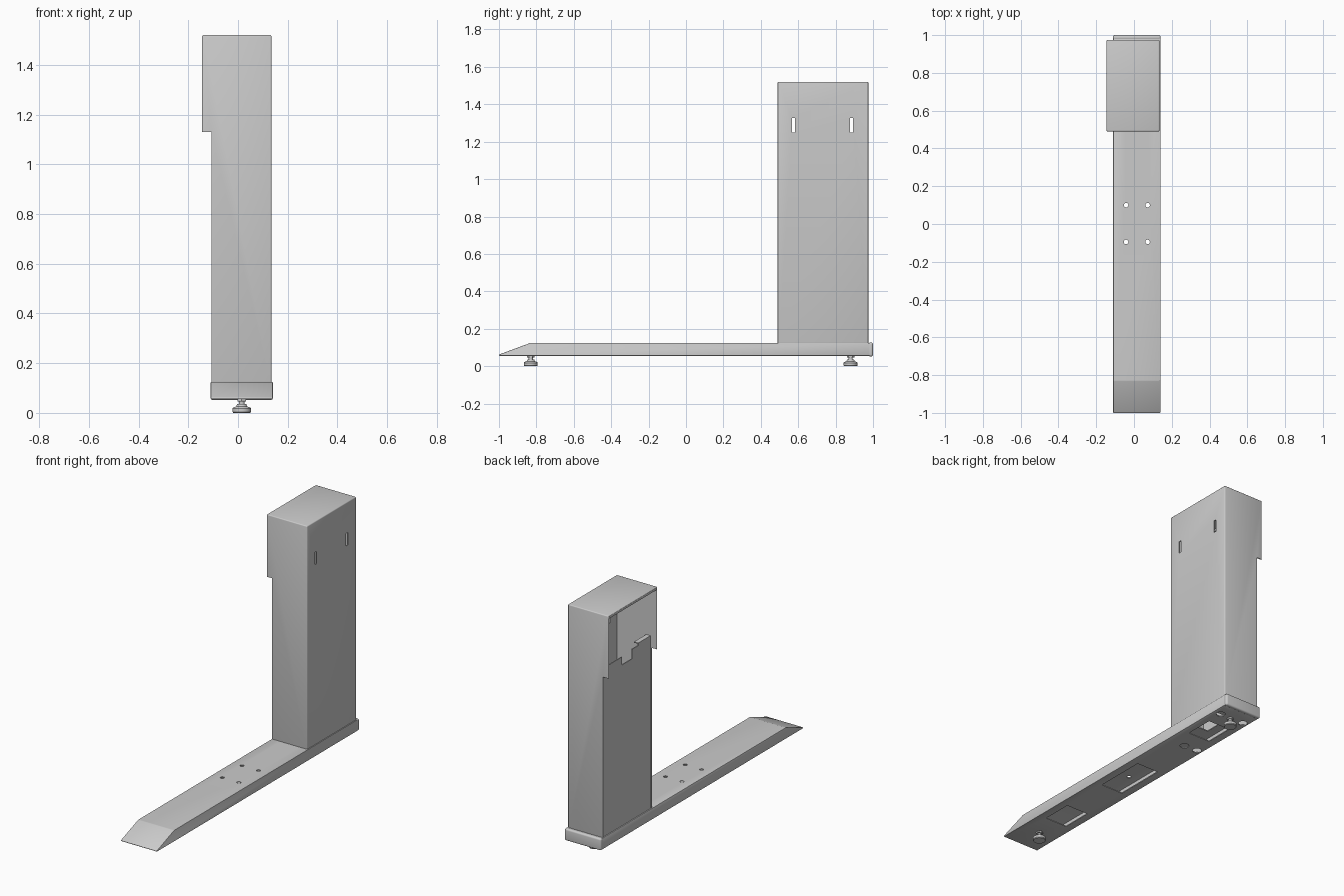
import bpy, bmesh, math
from mathutils import Vector, Matrix

if "Cube" in bpy.data.objects:
    bpy.data.objects.remove(bpy.data.objects["Cube"])


def finish(bm, name):
    bmesh.ops.recalc_face_normals(bm, faces=bm.faces)
    me = bpy.data.meshes.new(name)
    bm.to_mesh(me)
    bm.free()
    ob = bpy.data.objects.new(name, me)
    bpy.context.collection.objects.link(ob)
    return ob


def prism(name, x0, x1, yz, bevel=0.0, segments=2):
    """Extrude a (y, z) profile along x."""
    bm = bmesh.new()
    face = bm.faces.new([bm.verts.new((x0, y, z)) for y, z in yz])
    out = bmesh.ops.extrude_face_region(bm, geom=[face])
    moved = [v for v in out["geom"] if isinstance(v, bmesh.types.BMVert)]
    bmesh.ops.translate(bm, verts=moved, vec=(x1 - x0, 0, 0))
    bmesh.ops.recalc_face_normals(bm, faces=bm.faces)
    if bevel:
        bmesh.ops.bevel(bm, geom=bm.edges[:], offset=bevel, segments=segments,
                        profile=0.5, affect='EDGES', clamp_overlap=True)
    return finish(bm, name)


def box(name, x0, x1, y0, y1, z0, z1, bevel=0.0, segments=2):
    return prism(name, x0, x1, [(y0, z0), (y1, z0), (y1, z1), (y0, z1)], bevel, segments)


def rod(name, x, y, z0, z1, r, sides=24):
    bm = bmesh.new()
    bmesh.ops.create_cone(bm, cap_ends=True, segments=sides, radius1=r, radius2=r,
                          depth=z1 - z0,
                          matrix=Matrix.Translation((x, y, (z0 + z1) / 2)))
    return finish(bm, name)


def lathe(name, x, y, rz, steps=32):
    bm = bmesh.new()
    vs = [bm.verts.new((x + r, y, z)) for r, z in rz]
    es = [bm.edges.new(p) for p in zip(vs, vs[1:])]
    bmesh.ops.spin(bm, geom=vs + es, cent=(x, y, 0), axis=(0, 0, 1),
                   angle=math.tau, steps=steps)
    bmesh.ops.remove_doubles(bm, verts=bm.verts[:], dist=1e-5)
    return finish(bm, name)


def cut(ob, *cutters):
    bpy.context.view_layer.objects.active = ob
    for c in cutters:
        m = ob.modifiers.new("cut", 'BOOLEAN')
        m.operation, m.solver, m.object = 'DIFFERENCE', 'EXACT', c
        bpy.ops.object.modifier_apply(modifier=m.name)
        bpy.data.objects.remove(c, do_unlink=True)


def smooth(ob):
    bpy.ops.object.select_all(action='DESELECT')
    ob.select_set(True)
    bpy.context.view_layer.objects.active = ob
    bpy.ops.object.shade_smooth_by_angle(angle=math.radians(35))


CX = 0.015  # centre line of the base

# Hollow sheet-metal base with a wedge nose
base = prism("base_channel", -0.11, 0.14,
             [(-1, 0.055), (-1, 0.062), (-0.83, 0.125), (0.985, 0.125), (0.985, 0.055)], 0.003)
cut(base, prism("c", -0.104, 0.134,
                [(-0.982, 0.061), (-0.828, 0.119), (0.979, 0.119), (0.979, 0.061)]))
# Bolt holes in the deck and cable opening under the column
for x in (-0.042, 0.072):
    for y in (-0.095, 0.1):
        cut(base, rod("c", x, y, 0.1, 0.2, 0.012))
cut(base, box("c", -0.05, 0.08, 0.6, 0.8, 0.1, 0.2))
# Access openings in the underside
for y0, y1 in ((-0.68, -0.49), (-0.18, 0.14), (0.6, 0.78)):
    cut(base, box("c", CX - 0.075, CX + 0.075, y0, y1, 0.03, 0.08))
for x, y in ((0.015, 0.47), (-0.075, 0.475), (-0.075, 0.885), (0.09, 0.885)):
    cut(base, rod("c", x, y, 0.03, 0.08, 0.026))
smooth(base)

# Rounded rear end cap
smooth(box("rear_end_cap", -0.111, 0.141, 0.974, 1.0, 0.052, 0.126, 0.01, 4))

# Column cover: front, right, back and top walls, open to the left
column = box("column_cover", -0.145, 0.135, 0.49, 0.975, 0.12, 1.52, 0.006, 3)
cut(column,
    box("c", -0.3, 0.129, 0.496, 0.969, 0.0, 1.514),
    box("c", -0.3, -0.107, 0.3, 1.1, 0.0, 1.13),
    box("c", 0.1, 0.2, 0.566, 0.584, 1.25, 1.327),
    box("c", 0.1, 0.2, 0.876, 0.894, 1.25, 1.327))
smooth(column)
box("top_left_lip", -0.145, -0.14, 0.496, 0.969, 1.502, 1.516)

# Left panel with a notched top edge and small folded ledge
prism("left_panel", -0.104, -0.098,
      [(0.498, 0.125), (0.967, 0.125), (0.967, 1.18), (0.78, 1.18), (0.78, 1.13),
       (0.68, 1.13), (0.68, 1.19), (0.62, 1.19), (0.62, 1.205), (0.498, 1.205)])
box("panel_ledge", -0.104, -0.075, 0.5, 0.62, 1.2, 1.206)
for y0 in (0.498, 0.961):
    box("panel_side_fold", -0.1, -0.075, y0, y0 + 0.006, 0.125, 1.18)

# Levelling feet with lock nuts
for label, y in (("front", -0.83), ("rear", 0.88)):
    smooth(lathe(label + "_levelling_foot", CX, y,
                 [(0, 0), (0.034, 0), (0.037, 0.004), (0.037, 0.018), (0.034, 0.022),
                  (0.022, 0.026), (0.018, 0.036), (0.011, 0.036), (0.011, 0.1), (0, 0.1)]))
    rod(label + "_lock_nut", CX, y, 0.046, 0.056, 0.02, 6)
